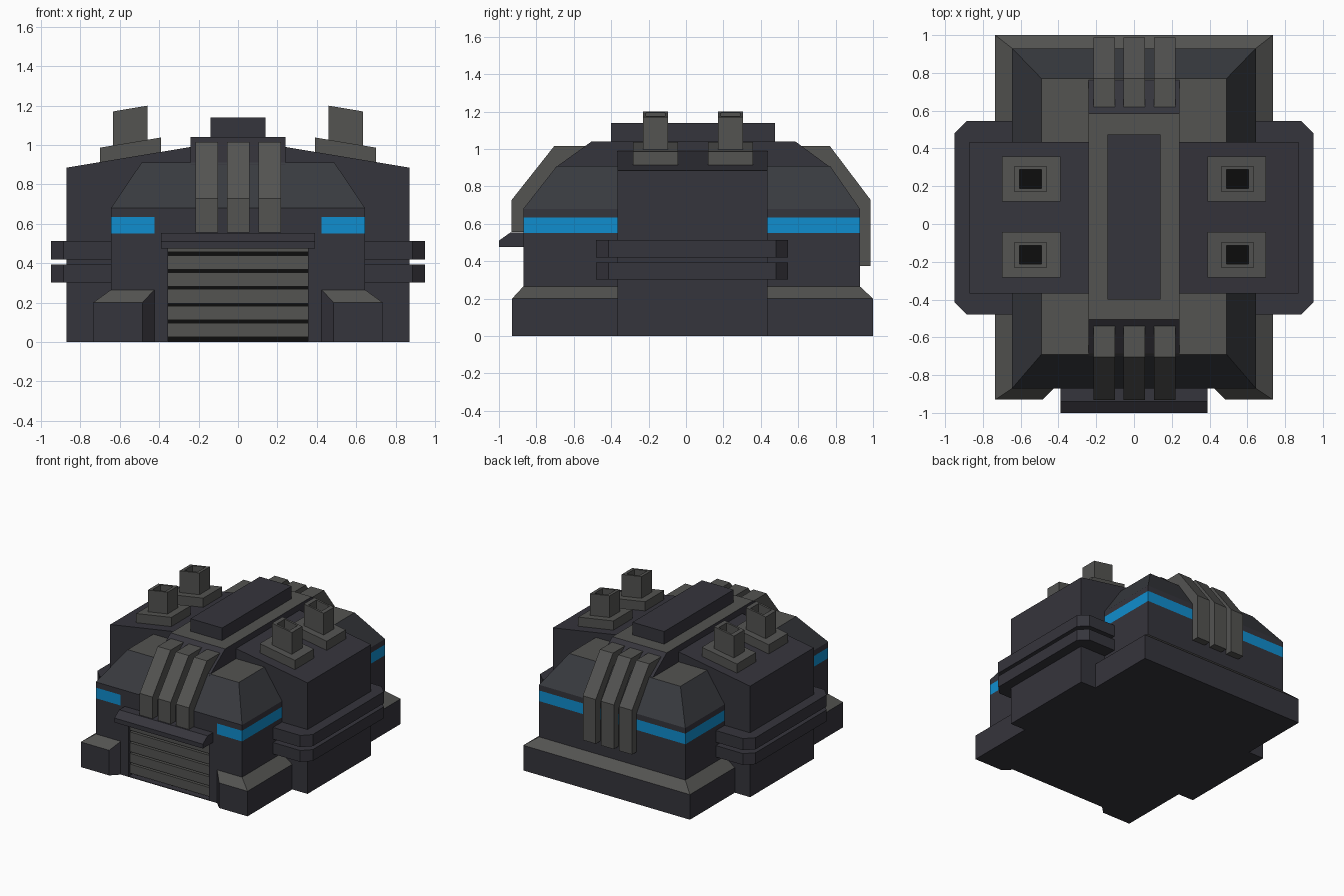
import bpy, bmesh
from mathutils import Vector

cube = bpy.data.objects.get("Cube")
if cube:
    bpy.data.objects.remove(cube)


def material(name, rgb):
    m = bpy.data.materials.new(name)
    m.use_nodes = True
    m.diffuse_color = (*rgb, 1)
    m.node_tree.nodes["Principled BSDF"].inputs["Base Color"].default_value = (*rgb, 1)
    return m


DARK = material("dark armour", (0.036, 0.035, 0.045))
SLATE = material("slate armour", (0.040, 0.043, 0.050))
GREY = material("warm grey metal", (0.087, 0.087, 0.083))
BLUE = material("blue light", (0.005, 0.27, 0.62))
BLACK = material("black recess", (0.004, 0.004, 0.004))


def loft(name, rings, mat):
    """Skin closed rings of equal length and cap both ends."""
    bm = bmesh.new()
    loops = [[bm.verts.new(p) for p in ring] for ring in rings]
    n = len(loops[0])
    for a, b in zip(loops, loops[1:]):
        for i in range(n):
            j = (i + 1) % n
            bm.faces.new((a[i], a[j], b[j], b[i]))
    bm.faces.new(loops[0][::-1])
    bm.faces.new(loops[-1])
    bmesh.ops.remove_doubles(bm, verts=bm.verts, dist=0.0005)
    bmesh.ops.recalc_face_normals(bm, faces=bm.faces)
    mesh = bpy.data.meshes.new(name)
    bm.to_mesh(mesh)
    bm.free()
    obj = bpy.data.objects.new(name, mesh)
    bpy.context.collection.objects.link(obj)
    mesh.materials.append(mat)
    return obj


def paint(obj, mat, rule):
    """Give a material to the faces whose centre and normal fit the rule."""
    obj.data.materials.append(mat)
    slot = len(obj.data.materials) - 1
    for p in obj.data.polygons:
        if rule(p.center, p.normal):
            p.material_index = slot


def rect(x0, x1, y0, y1, height):
    """Rectangle whose height may be a number or a function of x."""
    z = height if callable(height) else lambda x: height
    return [(x, y, z(x)) for x, y in ((x0, y0), (x1, y0), (x1, y1), (x0, y1))]


def box(name, x0, x1, y0, y1, z0, z1, mat):
    return loft(name, [rect(x0, x1, y0, y1, z0), rect(x0, x1, y0, y1, z1)], mat)


def side_prism(name, profile, x0, x1, mat):
    """Extrude a (y, z) profile along x."""
    return loft(name, [[(x, y, z) for y, z in profile] for x in (x0, x1)], mat)


# Main hull: straight walls, light band, sloped shoulders and flat roof
WALL = (-0.645, 0.645, -0.87, 0.93)
hull = loft("hull", [rect(*WALL, z) for z in (0, 0.55, 0.635, 0.68)]
            + [rect(-0.49, 0.49, -0.69, 0.77, 0.91)], DARK)
DOOR_X, DOOR_Z, BAND_X = 0.355, 0.475, 0.425
bm = bmesh.new()
bm.from_mesh(hull.data)
cuts = [((x, 0, 0), (1, 0, 0)) for x in (-BAND_X, -DOOR_X, DOOR_X, BAND_X)]
cuts += [((0, 0, z), (0, 0, 1)) for z in (0.005, DOOR_Z)]
for co, no in cuts:
    bmesh.ops.bisect_plane(bm, geom=bm.verts[:] + bm.edges[:] + bm.faces[:],
                           plane_co=co, plane_no=no)
# Door recess pushed into the front wall
door = [f for f in bm.faces if f.normal.y < -0.99
        and abs(f.calc_center_median().x) < DOOR_X
        and 0.005 < f.calc_center_median().z < DOOR_Z]
pushed = bmesh.ops.extrude_face_region(bm, geom=door)["geom"]
bmesh.ops.translate(bm, vec=(0, 0.05, 0),
                    verts=[v for v in pushed if isinstance(v, bmesh.types.BMVert)])
bmesh.ops.delete(bm, geom=[f for f in door if f.is_valid], context="FACES")
bm.to_mesh(hull.data)
bm.free()
paint(hull, SLATE, lambda c, n: c.z > 0.68 and n.z < 0.95)
paint(hull, GREY, lambda c, n: n.z > 0.95 and c.z > 0.9)
paint(hull, BLUE, lambda c, n: 0.55 < c.z < 0.635
      and not (n.y < -0.9 and abs(c.x) < BAND_X))
paint(hull, BLACK, lambda c, n: n.y < -0.9 and -0.85 < c.y < -0.8 and c.z < DOOR_Z)

# Door slats and the awning above them
for i in range(5):
    z = 0.025 + i * 0.0855
    box("door_slat", -DOOR_X, DOOR_X, -0.855, -0.815, z, z + 0.072, GREY)
box("door_top_slat", -DOOR_X, DOOR_X, -0.855, -0.815, 0.457, DOOR_Z, GREY)
side_prism("door_awning", [(-0.86, 0.475), (-1, 0.475), (-1, 0.51),
                           (-0.94, 0.553), (-0.86, 0.553)], -0.39, 0.39, DARK)

# Plinth skirting around the hull, open at the door
half = [((0.425, -0.87), (0.425, -0.87)), ((0.485, -0.93), (0.425, -0.87)),
        ((0.735, -0.93), (0.645, -0.87)), ((0.735, 1), (0.645, 0.93))]
path = half + [((-o[0], o[1]), (-i[0], i[1])) for o, i in reversed(half)]
sections = [[(*i, 0), (*o, 0), (*o, 0.265 if o == i else 0.2), (*i, 0.265)]
            for o, i in path]
plinth = loft("plinth", sections, DARK)
paint(plinth, GREY, lambda c, n: n.z > 0.3)


# Cross block with a shallow gabled roof
def roof(x, lift=0):
    return 0.885 + (0.87 - abs(x)) * 0.167 + lift


ends = [(-0.87, 0), (0.87, 0), (0.87, roof(0.87)), (0.1, roof(0.1)),
        (-0.1, roof(0.1)), (-0.87, roof(0.87))]
loft("cross_block", [[(x, y, z) for x, z in ends] for y in (-0.367, 0.435)], DARK)

# Roof spine, with a raised bar on top
spine = side_prism("spine", [(-0.70, 0.9), (-0.505, 1.04), (0.585, 1.04), (0.775, 0.9)],
                   -0.24, 0.24, DARK)
paint(spine, GREY, lambda c, n: n.z > 0.95)
box("spine_bar", -0.14, 0.14, -0.4, 0.475, 1.03, 1.14, DARK)

# Curved-over ribs at the front and back
front_rib = [(-0.53, 1.015), (-0.705, 1.015), (-0.932, 0.728), (-0.932, 0.555),
             (-0.85, 0.555), (-0.85, 0.66), (-0.66, 0.89), (-0.53, 0.95)]
back_rib = [(0.61, 1.015), (0.77, 1.015), (0.987, 0.728), (0.987, 0.375),
            (0.91, 0.375), (0.91, 0.66), (0.74, 0.89), (0.61, 0.95)]
for x in (-0.158, 0.002, 0.162):
    side_prism("front_rib", front_rib, x - 0.057, x + 0.057, GREY)
    side_prism("back_rib", back_rib, x - 0.057, x + 0.057, GREY)

for s, side in ((1, "left"), (-1, "right")):
    # Bumper rails around the cross block
    outline = [(0.6, -0.48), (0.885, -0.48), (0.95, -0.415),
               (0.95, 0.48), (0.885, 0.545), (0.6, 0.545)]
    for z0, z1 in ((0.302, 0.393), (0.42, 0.513)):
        loft(side + "_rail", [[(s * x, y, z) for x, y in outline] for z in (z0, z1)], DARK)

    # Exhaust stacks on tilted base plates
    for y in (-0.163, 0.238):
        loft(side + "_stack_base",
             [rect(s * 0.39, s * 0.7, y - 0.12, y + 0.12, lambda x, h=h: roof(x, h))
              for h in (-0.02, 0.073)], GREY)
        outer = (s * 0.46, s * 0.635, y - 0.066, y + 0.066)
        inner = (s * 0.49, s * 0.605, y - 0.05, y + 0.05)
        stack = loft(side + "_stack",
                     [rect(*r, lambda x, h=h: roof(x, h)) for r, h in
                      ((outer, 0.05), (outer, 0.246), (inner, 0.246), (inner, 0.1))], GREY)
        paint(stack, BLACK, lambda c, n: n.z > 0.9 and c.z < roof(c.x, 0.15)
              and abs(c.x) > 0.5)
